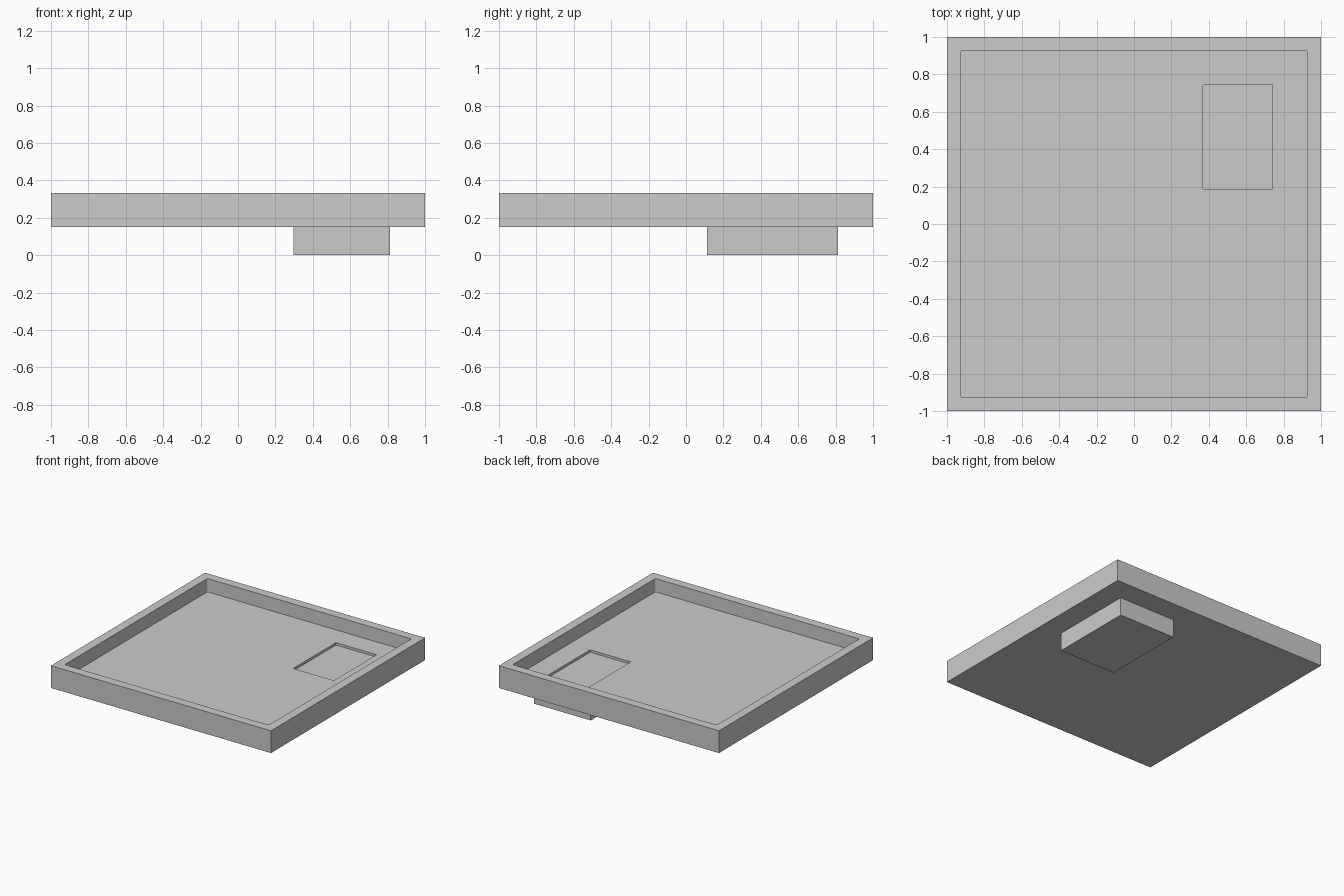
import bpy, bmesh

if "Cube" in bpy.data.objects:
    bpy.data.objects.remove(bpy.data.objects["Cube"])

RIM_TOP, PLATE_BOTTOM = 0.333, 0.15
FLOOR, POCKET_FLOOR = 0.223, 0.203


def box(name, x0, x1, y0, y1, z0, z1, radius=0.0):
    bm = bmesh.new()
    bmesh.ops.create_cube(bm, size=1)
    for v in bm.verts:
        v.co.x = x1 if v.co.x > 0 else x0
        v.co.y = y1 if v.co.y > 0 else y0
        v.co.z = z1 if v.co.z > 0 else z0
    if radius:
        upright = [e for e in bm.edges
                   if abs(e.verts[0].co.z - e.verts[1].co.z) > 1e-4]
        bmesh.ops.bevel(bm, geom=upright, offset=radius, segments=4,
                        profile=0.5, affect='EDGES')
    mesh = bpy.data.meshes.new(name)
    bm.to_mesh(mesh)
    bm.free()
    obj = bpy.data.objects.new(name, mesh)
    bpy.context.collection.objects.link(obj)
    return obj


def combine(target, other, operation):
    mod = target.modifiers.new(other.name, 'BOOLEAN')
    mod.operation = operation
    mod.solver = 'EXACT'
    mod.object = other
    bpy.context.view_layer.objects.active = target
    bpy.ops.object.modifier_apply(modifier=mod.name)
    bpy.data.objects.remove(other)


# Square tray with the block underneath joined on
tray = box("tray", -1, 1, -1, 1, PLATE_BOTTOM, RIM_TOP)
block = box("underside_block", 0.296, 0.814, 0.113, 0.814, 0, 0.18)
combine(tray, block, 'UNION')

# Main recess with slightly rounded corners
recess = box("recess_cutter", -0.927, 0.927, -0.927, 0.927, FLOOR, 0.5, 0.012)
combine(tray, recess, 'DIFFERENCE')

# Shallow rectangular pocket above the block
pocket = box("pocket_cutter", 0.37, 0.74, 0.188, 0.743, POCKET_FLOOR, 0.3)
combine(tray, pocket, 'DIFFERENCE')
